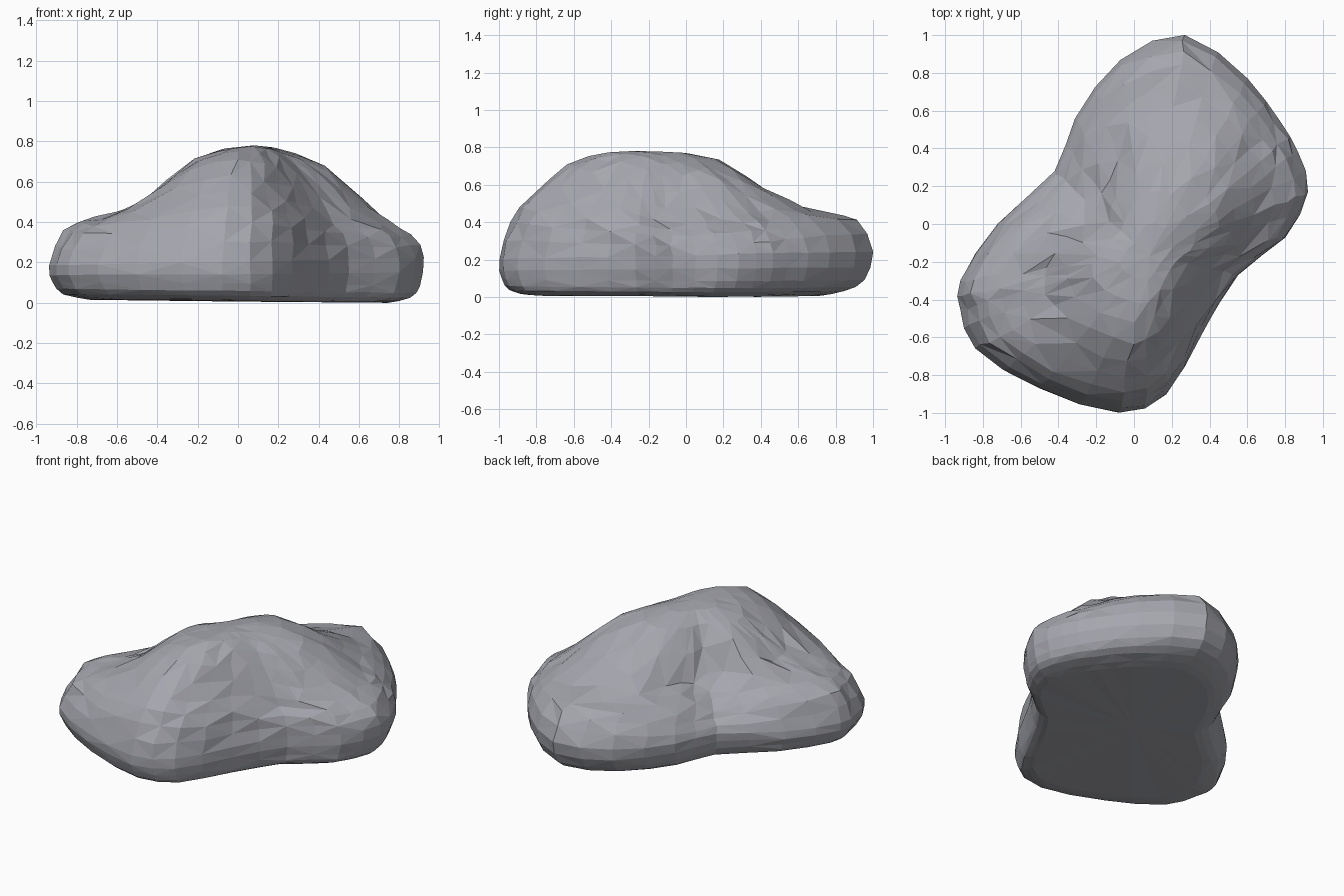
import bpy, bmesh, random
from mathutils import Vector

if "Cube" in bpy.data.objects:
    bpy.data.objects.remove(bpy.data.objects["Cube"])

random.seed(4)
CENTRE, PEAK = Vector((0.08, -0.17)), 0.785

# Footprint points, counter-clockwise from the right lobe
OUTLINE = [(.92, .17), (.87, .38), (.77, .55), (.6, .77), (.27, 1.0), (-.07, .87),
           (-.31, .56), (-.42, .28), (-.72, 0), (-.92, -.3), (-.92, -.45), (-.84, -.66),
           (-.5, -.87), (-.08, -1.0), (.17, -.9), (.36, -.58), (.55, -.27), (.8, -.07)]
# Heights along each spoke at 30, 55, 78 and 92 % of the way out
HEIGHTS = [(.72, .58, .42, .35), (.74, .63, .45, .37), (.75, .63, .47, .38),
           (.75, .62, .48, .41), (.74, .55, .46, .42), (.725, .51, .44, .38),
           (.715, .46, .39, .32), (.715, .47, .36, .28), (.72, .56, .41, .33),
           (.71, .50, .42, .36), (.715, .50, .42, .36), (.725, .53, .42, .34),
           (.755, .66, .49, .35), (.78, .715, .56, .41), (.775, .69, .52, .40),
           (.77, .67, .50, .37), (.75, .62, .45, .35), (.725, .57, .41, .34)]


def spline(a, b, c, d, t):
    """Catmull-Rom point between b and c."""
    return 0.5 * (2 * b + (c - a) * t + (2 * a - 5 * b + 4 * c - d) * t * t
                  + (3 * b - a - 3 * c + d) * t ** 3)


def refine(pts, steps, closed):
    n, out = len(pts), []
    for i in range(n if closed else n - 1):
        ids = [(i + k) % n if closed else min(max(i + k, 0), n - 1) for k in (-1, 0, 1, 2)]
        out += [spline(*(pts[j] for j in ids), s / steps) for s in range(steps)]
    return out if closed else out + [pts[-1]]


# Spokes: x, y and four heights, smoothed around the rock
spokes = refine([Vector(o + h) for o, h in zip(OUTLINE, HEIGHTS)], 2, True)

bm = bmesh.new()
top = bm.verts.new((*CENTRE, PEAK))
columns = []
for sp in spokes:
    h, rim, back = sp[2:], 0.21 + 0.03 * sp[0], max(sp[1], 0)
    # Section from the summit (with a mirrored lead-in), over the rim and under the edge
    section = [Vector(p) for p in ((-.3, h[0]), (0, PEAK), (.3, h[0]), (.55, h[1]),
                                   (.78, h[2]), (.92, h[3]), (1, rim + .03 * back),
                                   (.98 - .02 * back, .1), (.93 - .06 * back, .04),
                                   (.8 - .04 * back, .015))]
    col = []
    for k, (s, z) in enumerate(refine(section, 2, False)[3:]):
        xy = CENTRE + (Vector(sp[:2]) - CENTRE) * s
        j = 0.012 if 1 < k < 9 else 0.003
        col.append(bm.verts.new((xy.x + random.uniform(-j, j), xy.y + random.uniform(-j, j),
                                 z - 0.01 * xy.x + random.uniform(-j, j) * 0.6)))
    columns.append(col)

# Skin, summit fan and flat underside
base = bm.verts.new((0, 0, 0.012))
for i, a in enumerate(columns):
    b = columns[(i + 1) % len(columns)]
    bm.faces.new((top, a[0], b[0]))
    bm.faces.new((base, b[-1], a[-1]))
    for k in range(len(a) - 1):
        q = (a[k], a[k + 1], b[k + 1], b[k])
        n = (i + k) % 2
        bm.faces.new((q[n], q[n + 1], q[n + 2]))
        bm.faces.new((q[n], q[n + 2], q[(n + 3) % 4]))

# Crack ledge on the back left slope
for v in bm.verts:
    for p in ((-.26, .0), (-.2, .15), (-.1, .3)):
        d = (v.co.xy - Vector(p)).length
        if d < 0.09 and v.co.z > 0.3:
            v.co.z -= 0.05 * (1 - d / 0.09)

# Merge crowded points near the summit into larger facets
crowded = [v for v in bm.verts if (v.co.xy - CENTRE).length < 0.35 and v.co.z > 0.3]
bmesh.ops.remove_doubles(bm, verts=crowded, dist=0.04)
low = min(v.co.z for v in bm.verts)
bmesh.ops.translate(bm, verts=bm.verts, vec=(0, 0, -low))
bmesh.ops.recalc_face_normals(bm, faces=bm.faces)
mesh = bpy.data.meshes.new("rock")
bm.to_mesh(mesh)
bm.free()

stone = bpy.data.materials.new("grey stone")
stone.diffuse_color = (0.38, 0.385, 0.425, 1)
stone.use_nodes = True
stone.node_tree.nodes["Principled BSDF"].inputs["Base Color"].default_value = stone.diffuse_color
mesh.materials.append(stone)
bpy.context.collection.objects.link(bpy.data.objects.new("rock", mesh))
